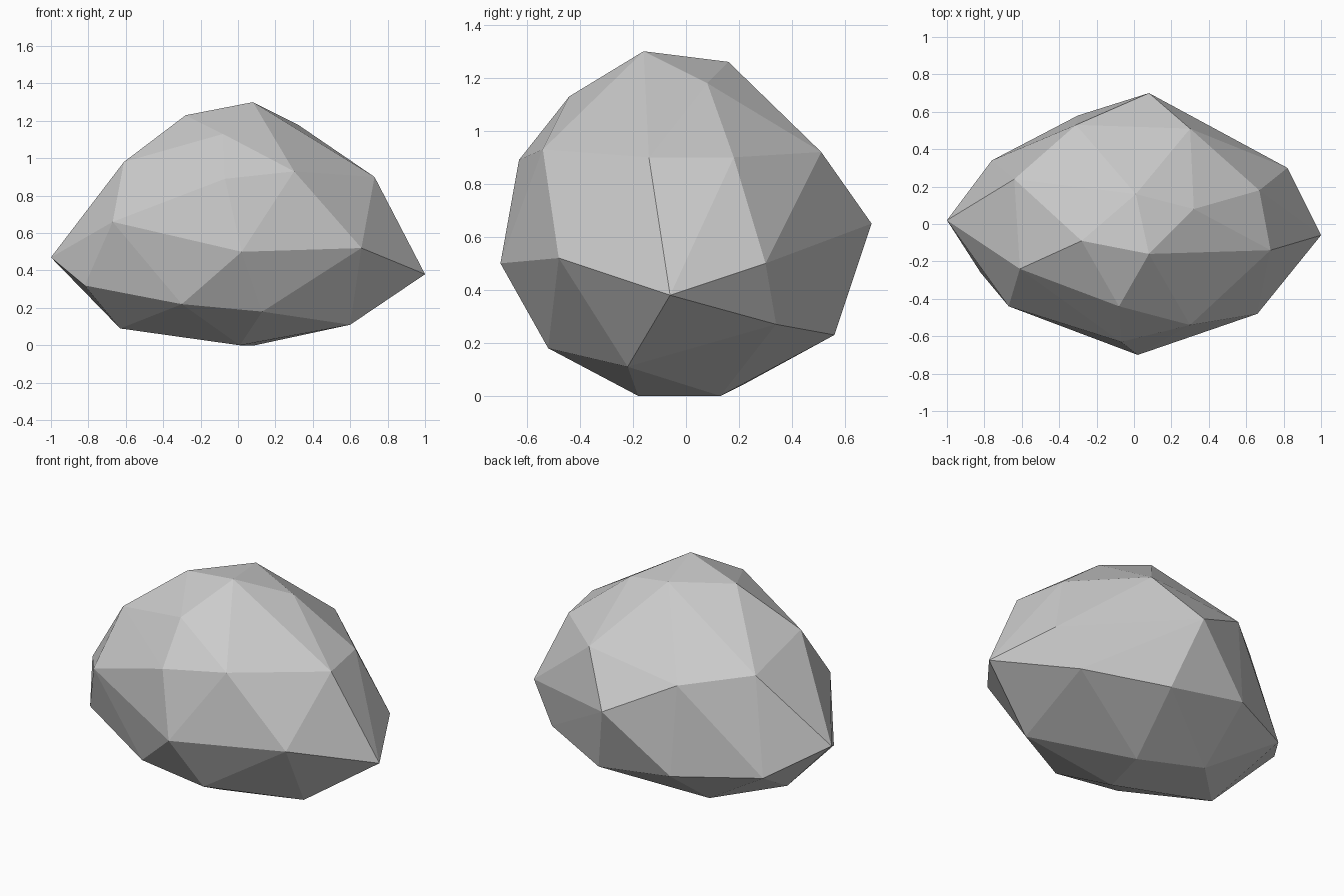
import bpy
import bmesh
from mathutils import Vector

# Remove the default cube only
default_cube = bpy.data.objects.get("Cube")
if default_cube:
    bpy.data.objects.remove(default_cube, do_unlink=True)


def make_material(name, color):
    material = bpy.data.materials.new(name)
    material.use_nodes = True
    material.diffuse_color = color
    shader = material.node_tree.nodes["Principled BSDF"]
    shader.inputs["Base Color"].default_value = color
    shader.inputs["Roughness"].default_value = 0.9
    return material


def make_faceted_stone(name, corners, unit, material):
    """Wrap a flat-shaded shell of triangular facets around the corner points."""
    bm = bmesh.new()
    for corner in corners:
        bm.verts.new(Vector(corner) * unit)
    bmesh.ops.convex_hull(bm, input=bm.verts)
    loose = [vert for vert in bm.verts if not vert.link_faces]
    bmesh.ops.delete(bm, geom=loose, context="VERTS")
    bmesh.ops.recalc_face_normals(bm, faces=bm.faces)
    mesh = bpy.data.meshes.new(name)
    bm.to_mesh(mesh)
    bm.free()
    mesh.materials.append(material)
    mesh.shade_flat()
    stone = bpy.data.objects.new(name, mesh)
    bpy.context.collection.objects.link(stone)
    return stone


# Corner rings of the stone, in hundredths of a unit
crown = [
    (8, -16, 130), (1, 16, 126), (-28, -9, 123),
    (32, 8, 118), (-8, -44, 113),
]
shoulder = [
    (-61, -24, 98), (30, -54, 93), (-7, -63, 89), (73, -14, 90),
    (67, 18, 90), (30, 51, 92), (-31, 53, 85), (-64, 24, 89),
]
girdle = [
    (-100, 2, 47), (-67, -44, 66), (2, -70, 50), (66, -48, 52),
    (100, -6, 38), (82, 30, 50), (8, 70, 65),
]
underside = [
    (-82, -26, 32), (-30, -50, 22), (13, -52, 18), (60, -22, 11),
    (67, 34, 27), (20, 56, 23), (-30, 58, 31), (-76, 34, 33),
]
base = [(-63, -8, 9), (-32, 23, 5), (1, -18, 0), (9, 13, 0)]

stone_grey = make_material("stone_grey", (0.6, 0.6, 0.6, 1))
make_faceted_stone("rock", crown + shoulder + girdle + underside + base, 0.01, stone_grey)
